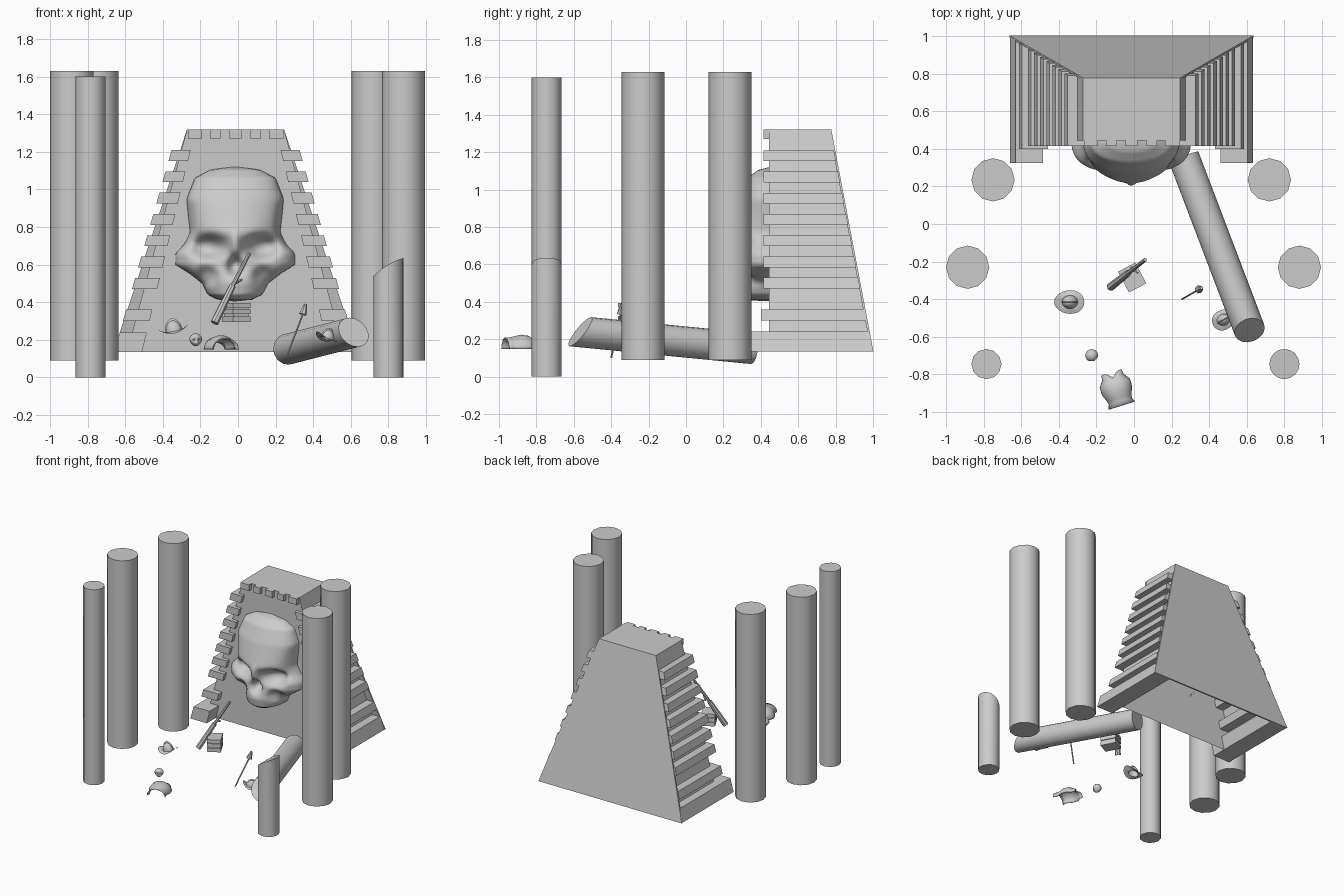
import bpy, bmesh, math
from mathutils import Vector, Matrix

if "Cube" in bpy.data.objects:
    bpy.data.objects.remove(bpy.data.objects["Cube"])

stone = bpy.data.materials.new("plain_grey")
stone.use_nodes = True
stone.diffuse_color = (0.6, 0.6, 0.6, 1)
stone.node_tree.nodes["Principled BSDF"].inputs["Base Color"].default_value = (0.6, 0.6, 0.6, 1)


def finish(name, bm, angle=40, matrix=None, recalc=True):
    """Turn a bmesh into an object, smooth below the given angle."""
    if recalc:
        bmesh.ops.recalc_face_normals(bm, faces=bm.faces)
    for f in bm.faces:
        f.smooth = True
    for e in bm.edges:
        e.smooth = e.calc_face_angle(0) < math.radians(angle)
    me = bpy.data.meshes.new(name)
    bm.to_mesh(me)
    bm.free()
    me.materials.append(stone)
    ob = bpy.data.objects.new(name, me)
    bpy.context.scene.collection.objects.link(ob)
    if matrix:
        ob.matrix_world = matrix
    return ob


def rod(name, a, b, r1, r2, sides=12, cut=None):
    """Cylinder from a to b; cut(x, y) shifts the far end along the axis."""
    a, b = Vector(a), Vector(b)
    d = b - a
    bm = bmesh.new()
    bmesh.ops.create_cone(bm, cap_ends=True, segments=sides, radius1=r1, radius2=r2, depth=d.length)
    if cut:
        for v in bm.verts:
            if v.co.z > 0:
                v.co.z += cut(v.co.x, v.co.y)
    m = Matrix.Translation((a + b) / 2) @ d.to_track_quat('Z', 'Y').to_matrix().to_4x4()
    bm.transform(m)
    return finish(name, bm)


def prism(bm, front, back):
    """Solid between two matching quads."""
    f = [bm.verts.new(p) for p in front]
    b = [bm.verts.new(p) for p in back]
    bm.faces.new(f)
    bm.faces.new(b[::-1])
    for i in range(4):
        j = (i + 1) % 4
        bm.faces.new((f[i], b[i], b[j], f[j]))


def grid(bm, rows):
    """Skin a list of point rows."""
    vs = [[bm.verts.new(p) for p in r] for r in rows]
    for r, s in zip(vs, vs[1:]):
        for i in range(len(r) - 1):
            bm.faces.new((r[i], r[i + 1], s[i + 1], s[i]))
    return vs


# Columns
for side, xa, xb in (("left", 0.72, 0.88), ("right", -0.75, -0.885)):
    rod(side + "_rear_column", (xa, 0.235, 0.09), (xa, 0.235, 1.63), 0.115, 0.115)
    rod(side + "_middle_column", (xb, -0.23, 0.09), (xb, -0.23, 1.63), 0.115, 0.115)
rod("right_front_column", (-0.785, -0.745, 0), (-0.785, -0.745, 1.6), 0.08, 0.08)

# Broken column stump and fallen column
bm = bmesh.new()
bmesh.ops.create_cone(bm, cap_ends=True, segments=16, radius1=0.08, radius2=0.08, depth=0.6)
for v in bm.verts:
    v.co.z += 0.3
    if v.co.z > 0.3:
        v.co.z += 0.6 * v.co.x - 2 * v.co.x ** 2
finish("broken_column", bm, matrix=Matrix.Translation((0.8, -0.745, 0)))
a, b = Vector((0.265, 0.355, 0.15)), Vector((0.615, -0.565, 0.24))
d = (b - a).normalized()
side = d.cross(Vector((0, 0, 1))).normalized()
up = side.cross(d)
bm = bmesh.new()
ends = []
for centre, slant in ((a, 0), (b, -0.65)):
    ring = []
    for i in range(16):
        t = 2 * math.pi * i / 16
        off = side * math.cos(t) * 0.083 + up * math.sin(t) * 0.083
        ring.append(bm.verts.new(centre + off + d * slant * math.sin(t) * 0.083))
    ends.append(ring)
    bm.faces.new(ring)
for i in range(16):
    j = (i + 1) % 16
    bm.faces.new((ends[0][i], ends[0][j], ends[1][j], ends[1][i]))
finish("fallen_column", bm)

# Stepped monument
CX, Z0, Z1, FRONT = -0.013, 0.135, 1.32, 0.445


def back(z):
    return 1 - 0.225 * (z - Z0) / (Z1 - Z0)


def core(z):
    return 0.258 + 0.27 * (Z1 - z)


def outer(z):
    return 0.34 + 0.285 * (1.21 - z)


def inner(z):
    return 0.225 + 0.24 * (1.27 - z)


# hollow core, open underneath
bm = bmesh.new()
fr, bk = [], []
for z, s in ((Z0, -1), (Z1, -1), (Z1, 1), (Z0, 1)):
    fr.append(bm.verts.new((CX + s * core(z), FRONT, z)))
    bk.append(bm.verts.new((CX + s * core(z), back(z), z)))
bm.faces.new(fr)
bm.faces.new(bk[::-1])
for i in range(3):
    bm.faces.new((fr[i], bk[i], bk[i + 1], fr[i + 1]))
finish("monument_core", bm, 20)

# plain rear slab
bm = bmesh.new()
slab = [(CX + s * w, back(z), z) for z, w, s in
        ((Z0, 0.65, -1), (Z1, 0.258, -1), (Z1, 0.258, 1), (Z0, 0.65, 1))]
prism(bm, [(x, y - 0.01, z) for x, y, z in slab], [(x, y + 0.002, z) for x, y, z in slab])
finish("monument_rear_slab", bm, 20)

# step blocks on both flanks
bm = bmesh.new()
steps = [(1.21 - 0.1135 * i, 0.058, 0.415) for i in range(7)]
steps += [(0.36, 0.06, 0.4), (0.24, 0.105, 0.325)]
for top, high, y in steps:
    low = top - high
    for s in (-1, 1):
        shape = [(CX + s * w, z) for w, z in
                 ((inner(low), low), (outer(low), low), (outer(top), top), (inner(top), top))]
        prism(bm, [(x, y, z) for x, z in shape], [(x, back(z) - 0.005, z) for x, z in shape])
finish("step_blocks", bm, 20)

# lintel teeth
bm = bmesh.new()
for i, half in ((-2, 0.038), (-1, 0.028), (0, 0.032), (1, 0.028), (2, 0.038)):
    x = CX + i * 0.108
    quad = [(x - half, 1.27), (x + half, 1.27), (x + half, Z1), (x - half, Z1)]
    prism(bm, [(p, 0.415, z) for p, z in quad], [(p, 0.46, z) for p, z in quad])
finish("lintel_teeth", bm, 20)

# Great carved skull: height, half width, depth
profile = [(1.12, 0.01, 0.0), (1.105, 0.13, 0.06), (1.06, 0.215, 0.12), (0.95, 0.258, 0.175),
           (0.85, 0.25, 0.205), (0.77, 0.24, 0.23), (0.71, 0.27, 0.21), (0.66, 0.318, 0.2),
           (0.6, 0.318, 0.19), (0.55, 0.24, 0.2), (0.5, 0.175, 0.21), (0.44, 0.145, 0.2),
           (0.413, 0.09, 0.16), (0.405, 0.01, 0.05)]


def section(z):
    for p, q in zip(profile, profile[1:]):
        if z >= q[0]:
            t = (p[0] - z) / (p[0] - q[0])
            return p[1] + (q[1] - p[1]) * t, p[2] + (q[2] - p[2]) * t
    return profile[-1][1:]


def bump(x, z, cx, cz, rx, rz):
    return math.exp(-(((x - cx) / rx) ** 2 + ((z - cz) / rz) ** 2) ** 1.5)


rows = []
for k in range(61):
    z = 0.405 + 0.715 * (1 - math.cos(math.pi * k / 60)) / 2
    w, depth = section(z)
    row = []
    for i in range(57):
        t = math.pi * i / 56
        x = -w * math.cos(t)
        y = FRONT - depth * math.sin(t) ** 0.8
        dent = 0.1 * bump(abs(x), z, 0.14, 0.695, 0.085, 0.06)
        dent += 0.08 * bump(x, z, 0, 0.6, 0.02 + 0.25 * max(0, 0.66 - z), 0.05)
        dent += 0.05 * bump(abs(x), z, 0.15, 0.54, 0.05, 0.05)
        dent += 0.035 * bump(abs(x), z, 0.27, 0.82, 0.05, 0.1)
        dent -= 0.03 * bump(x, z, 0, 0.7, 0.03, 0.06)
        row.append((x - 0.015, min(y + dent, FRONT + 0.01), z))
    rows.append(row)
bm = bmesh.new()
grid(bm, rows)
finish("great_skull", bm, 70)

# Layered chest
bm = bmesh.new()
for z, half, high in ((0.31, 0.052, 0.03), (0.333, 0.045, 0.02), (0.35, 0.052, 0.025),
                      (0.367, 0.045, 0.015), (0.382, 0.052, 0.025)):
    m = Matrix.Translation((-0.01, -0.285, z)) @ Matrix.Rotation(math.radians(28), 4, 'Z')
    bmesh.ops.create_cube(bm, size=1, matrix=m @ Matrix.Diagonal((2 * half, 2.4 * half, high, 1)))
finish("layered_chest", bm, 20)

# Leaning sword and small spear
rod("sword_blade", (-0.125, -0.335, 0.29), (-0.03, -0.26, 0.485), 0.022, 0.018, 8)
rod("sword_grip", (-0.03, -0.26, 0.485), (0.06, -0.19, 0.66), 0.012, 0.01, 8)
rod("sword_guard", (-0.015, -0.23, 0.5), (0.02, -0.26, 0.52), 0.007, 0.007, 6)
rod("spear_shaft", (0.255, -0.4, 0.1), (0.35, -0.345, 0.35), 0.005, 0.005, 6)
rod("spear_head", (0.345, -0.348, 0.335), (0.36, -0.34, 0.39), 0.022, 0.008, 8)


# Crested helmets with upswept brims
def helmet(name, place, turn, tilt, size):
    bm = bmesh.new()
    ring, dome = [], []
    for k in range(5):
        r = 0.04 + 0.0085 * k
        ring.append([((r + 0.002 * k) * math.cos(t), r * 0.85 * math.sin(t),
                      0.25 * k * 0.035 * math.cos(t) ** 2 - 0.003 * k)
                     for t in [2 * math.pi * i / 24 for i in range(25)]])
    for k in range(9):
        e = math.pi / 2 * k / 8
        dome.append([(0.042 * math.cos(e) * math.cos(t), 0.036 * math.cos(e) * math.sin(t),
                      0.058 * math.sin(e)) for t in [2 * math.pi * i / 24 for i in range(25)]])
    grid(bm, ring)
    grid(bm, dome)
    crest = []
    for i in range(13):
        t = math.pi * i / 12
        c, s = math.cos(t), math.sin(t)
        crest.append([(0.042 * c, -0.004, 0.056 * s), (0.046 * c, 0, 0.07 * s), (0.042 * c, 0.004, 0.056 * s)])
    grid(bm, crest)
    bmesh.ops.remove_doubles(bm, verts=bm.verts, dist=0.0002)
    m = (Matrix.Translation(place) @ Matrix.Rotation(turn, 4, 'Z') @ Matrix.Rotation(tilt, 4, 'Y')
         @ Matrix.Scale(size, 4))
    finish(name, bm, 60, m)


helmet("right_helmet", (-0.34, -0.415, 0.245), 0, -0.2, 1)
helmet("left_helmet", (0.475, -0.51, 0.205), 0.5, 0.3, 0.85)

# Small skull on the ground
bm = bmesh.new()
bmesh.ops.create_uvsphere(bm, u_segments=16, v_segments=12, radius=0.034)
for v in bm.verts:
    x, y, z = v.co
    if z < 0:
        v.co.x *= 1 + 9 * z
    if y < 0:
        v.co.y += 0.02 * bump(abs(x), z, 0.013, 0, 0.009, 0.009)
finish("small_skull", bm, 60, Matrix.Translation((-0.225, -0.7, 0.2)) @ Matrix.Rotation(0.4, 4, 'Z'))

# Breastplate: length along body, half width, height
rows = []
for u, w, h in ((0.0, 0.05, 0.035), (0.03, 0.055, 0.05), (0.06, 0.078, 0.065), (0.1, 0.078, 0.07),
                (0.14, 0.062, 0.06), (0.16, 0.058, 0.055), (0.185, 0.068, 0.055)):
    row = []
    for i in range(15):
        t = math.pi * i / 14
        neck = 0.03 * math.exp(-(math.cos(t) / 0.4) ** 2) * max(0, 1 - u / 0.06)
        row.append((w * math.cos(t), -u - neck, h * math.sin(t)))
    rows.append(row)
bm = bmesh.new()
grid(bm, rows)
plate = finish("breastplate", bm, 60,
               Matrix.Translation((-0.12, -0.79, 0.148)) @ Matrix.Rotation(0.3, 4, 'Z'))
mod = plate.modifiers.new("thickness", 'SOLIDIFY')
mod.thickness = 0.006
